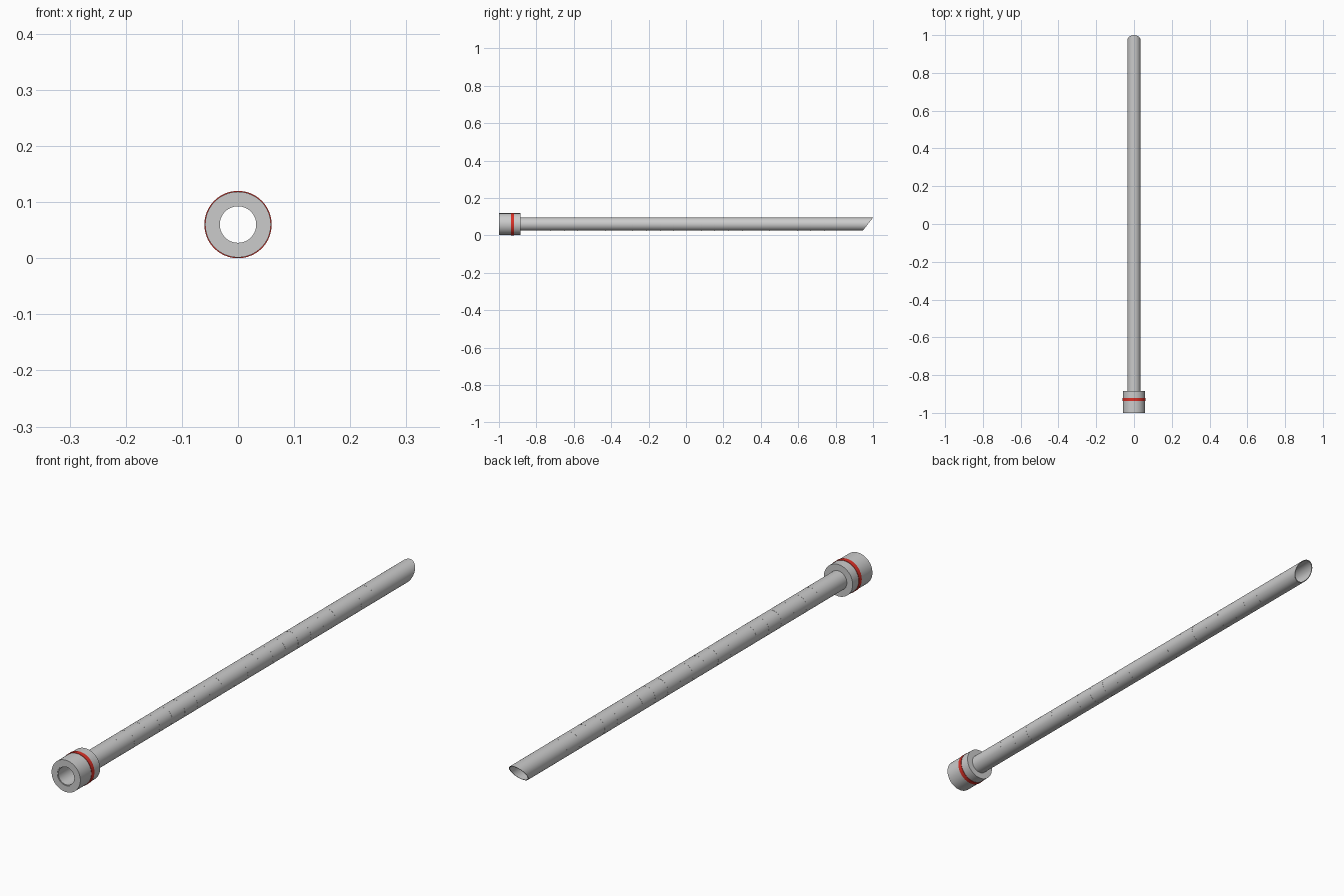
import bpy, bmesh, math

if "Cube" in bpy.data.objects:
    bpy.data.objects.remove(bpy.data.objects["Cube"])

AXIS_Z = 0.06
SEGMENTS = 64


def lathe(name, profile, closed=True, tip_slope=0.0, tip_y=None):
    """Spin a closed (radius, y) profile about the long axis; optionally slant the tip."""
    bm = bmesh.new()
    rings = []
    for r, y in profile:
        ring = []
        for i in range(SEGMENTS):
            a = 2 * math.pi * i / SEGMENTS
            z = r * math.sin(a)
            yy = y
            if tip_y is not None and y >= tip_y:
                yy = y + tip_slope * z
            ring.append(bm.verts.new((r * math.cos(a), yy, AXIS_Z + z)))
        rings.append(ring)
    for k in range(len(rings)):
        a, b = rings[k], rings[(k + 1) % len(rings)]
        for i in range(SEGMENTS):
            j = (i + 1) % SEGMENTS
            bm.faces.new((a[i], a[j], b[j], b[i]))
    bmesh.ops.recalc_face_normals(bm, faces=bm.faces)
    mesh = bpy.data.meshes.new(name)
    bm.to_mesh(mesh)
    bm.free()
    obj = bpy.data.objects.new(name, mesh)
    bpy.context.collection.objects.link(obj)
    bpy.ops.object.select_all(action='DESELECT')
    obj.select_set(True)
    bpy.context.view_layer.objects.active = obj
    bpy.ops.object.shade_smooth_by_angle(angle=math.radians(35))
    return obj


def sleeve(name, r_in, r_out, y0, y1, **kw):
    return lathe(name, [(r_in, y0), (r_out, y0), (r_out, y1), (r_in, y1)], **kw)


# Hollow shaft with a slanted tip: top reaches y = 1, underside y = 0.945
R_OUT, R_IN = 0.035, 0.0325
slope = 0.055 / (2 * R_OUT)
tip = 1 - slope * R_OUT
sleeve("shaft", R_IN, R_OUT, -0.998, tip, tip_slope=slope, tip_y=tip)

# Thick collar at the front end
sleeve("collar", R_OUT, 0.0585, -1.0, -0.885)

# Red band around the collar
band = sleeve("collar_band", 0.057, 0.06, -0.936, -0.92)
red = bpy.data.materials.new("red")
red.diffuse_color = (0.7, 0.03, 0.02, 1)
red.use_nodes = True
red.node_tree.nodes["Principled BSDF"].inputs["Base Color"].default_value = red.diffuse_color
band.data.materials.append(red)

# Evenly spaced fine depth marks along the shaft
for k in range(21):
    y = 0.741 - 0.0733 * k
    sleeve(f"depth_mark_{k + 1}", 0.0345, 0.0352, y - 0.001, y + 0.001)
